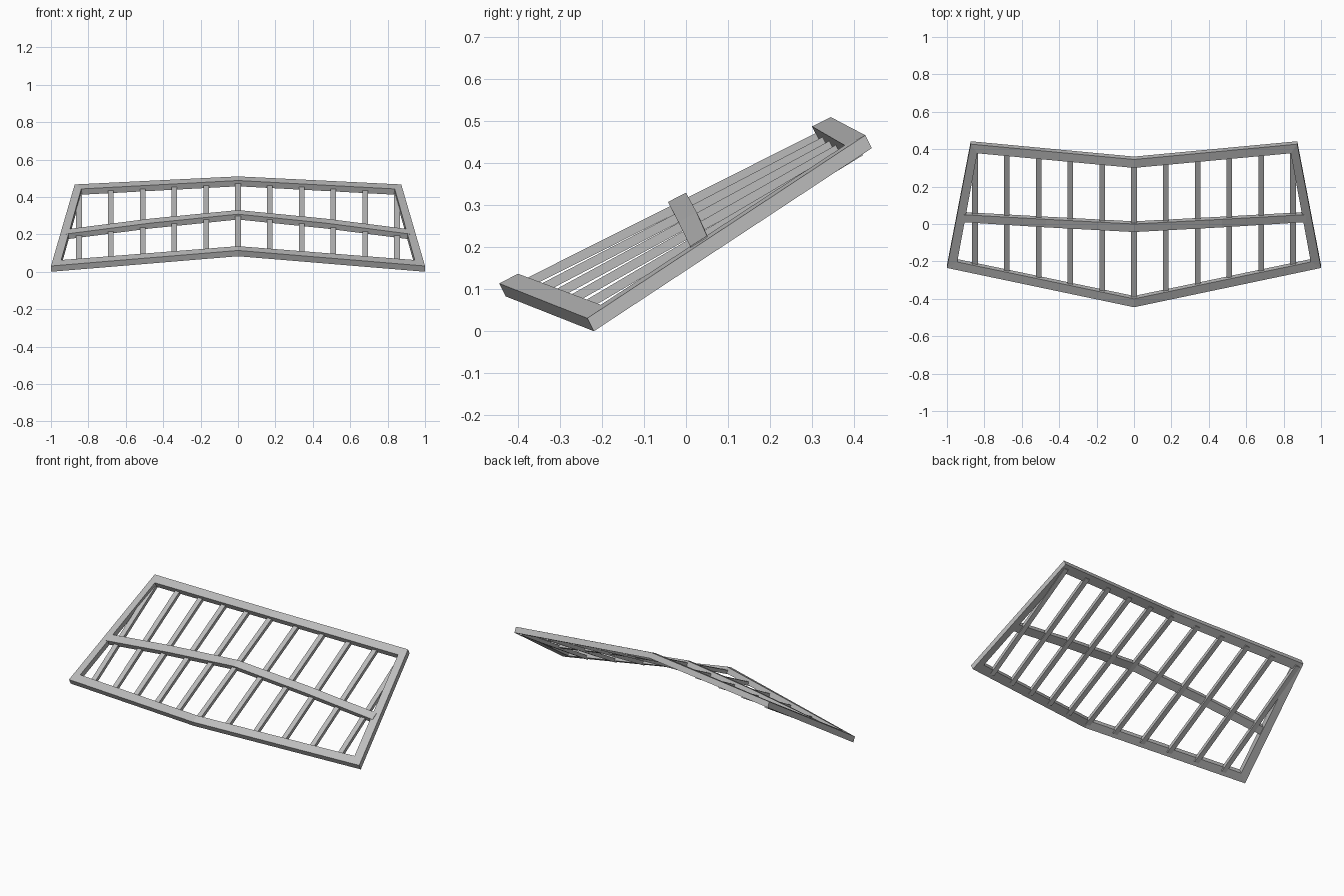
import bpy
import bmesh
from mathutils import Vector

old = bpy.data.objects.get("Cube")
if old:
    bpy.data.objects.remove(old, do_unlink=True)

metal = bpy.data.materials.new("grey_metal")
metal.use_nodes = True
GREY = (0.5, 0.5, 0.5, 1)
metal.diffuse_color = GREY
metal.node_tree.nodes["Principled BSDF"].inputs["Base Color"].default_value = GREY

# Direction of the sheet's outward normal along the centre line
NORMAL = Vector((0, -1, 2)).normalized()


def strip(name, edge_a, edge_b, depth, drop=0.0, closed=False):
    """Solid strip between two edges, thickened against the sheet normal."""
    bm = bmesh.new()
    rings = []
    for a, b in zip(edge_a, edge_b):
        a, b = Vector(a) - NORMAL * drop, Vector(b) - NORMAL * drop
        corners = (a, b, b - NORMAL * depth, a - NORMAL * depth)
        rings.append([bm.verts.new(c) for c in corners])
    pairs = list(zip(rings, rings[1:]))
    if closed:
        pairs.append((rings[-1], rings[0]))
    for r, s in pairs:
        for i in range(4):
            j = (i + 1) % 4
            bm.faces.new((r[i], r[j], s[j], s[i]))
    if not closed:
        bm.faces.new(rings[0])
        bm.faces.new(rings[-1])
    bmesh.ops.recalc_face_normals(bm, faces=bm.faces)
    mesh = bpy.data.meshes.new(name)
    bm.to_mesh(mesh)
    bm.free()
    mesh.materials.append(metal)
    obj = bpy.data.objects.new(name, mesh)
    bpy.context.collection.objects.link(obj)
    return obj


def mirrored(half):
    """Extend a path starting on the centre line to the other side."""
    return [(-x, y, z) for x, y, z in reversed(half[1:])] + half


# Outer frame: bent bottom and top rails with slanted side rails
bottom = [(0, -0.445, 0.114), (1, -0.235, 0.031)]
top = [(0, 0.345, 0.51), (0.873, 0.427, 0.467)]
bottom_inner = [(0, -0.4, 0.137), (0.945, -0.203, 0.063)]
top_inner = [(0, 0.3, 0.488), (0.838, 0.378, 0.443)]
outer = mirrored(bottom) + mirrored(top)[::-1]
inner = mirrored(bottom_inner) + mirrored(top_inner)[::-1]
strip("outer_frame", outer, inner, 0.0345, closed=True)

# Bowed cross rail through the middle
lower = [(0, -0.043, 0.308), (0.47, -0.018, 0.26), (0.92, 0.01, 0.202)]
upper = [(0, 0.0, 0.33), (0.47, 0.025, 0.284), (0.92, 0.05, 0.227)]
strip("middle_rail", mirrored(lower), mirrored(upper), 0.032)


# Evenly spaced slats running between the bottom and top rails
def on_rail(rail, x):
    a, b = Vector(rail[0]), Vector(rail[1])
    p = a.lerp(b, abs(x) / b.x)
    p.x = x
    return p


HALF_WIDTH = Vector((0.015, 0, 0))
for i in range(-5, 6):
    x = i * 0.17
    low, high = on_rail(bottom, x), on_rail(top, x)
    ends = [low.lerp(high, 0.03), low.lerp(high, 0.97)]
    strip(f"slat_{i + 6}", [e - HALF_WIDTH for e in ends],
          [e + HALF_WIDTH for e in ends], 0.022, drop=0.018)
